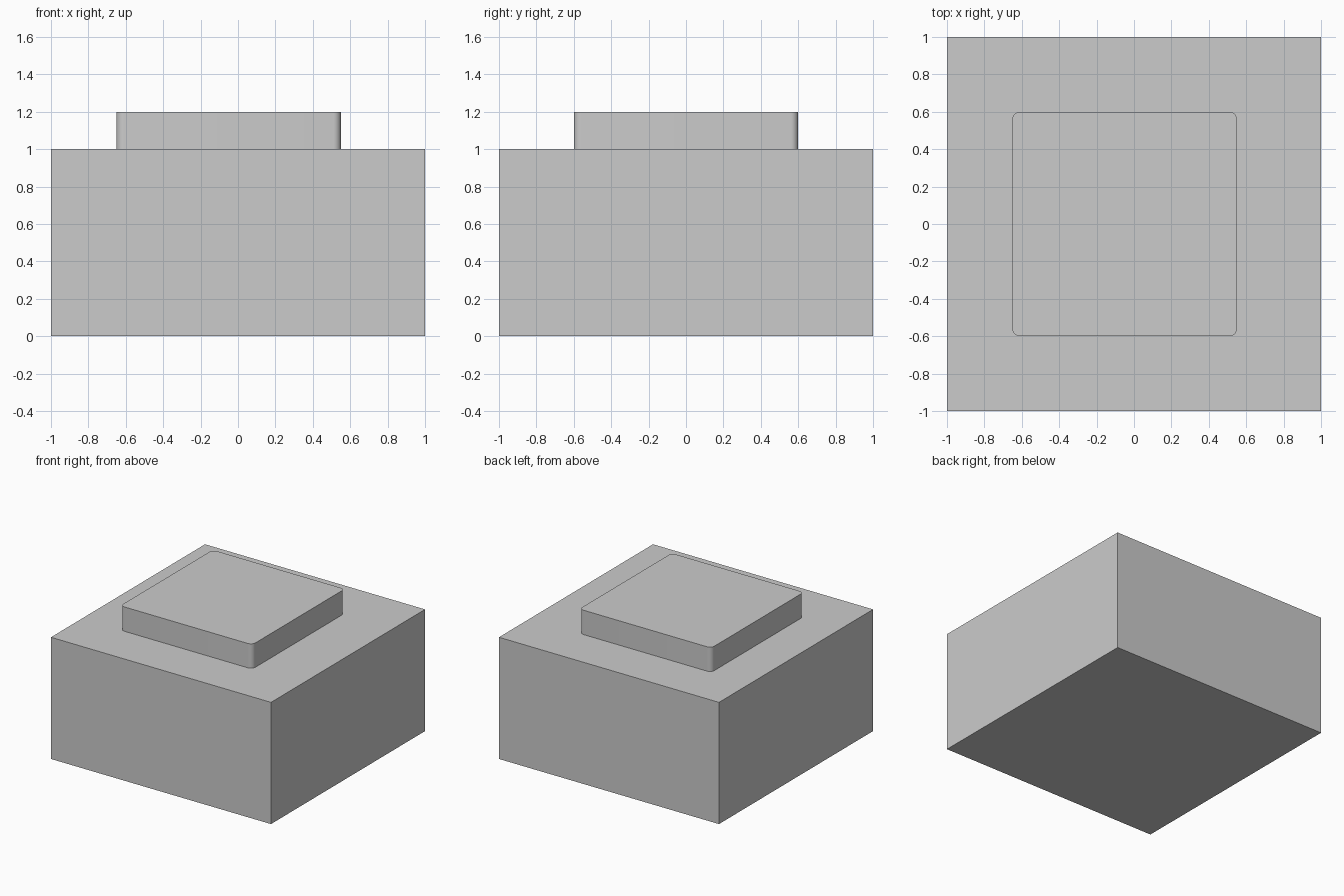
import bpy, bmesh, math

if "Cube" in bpy.data.objects:
    bpy.data.objects.remove(bpy.data.objects["Cube"])


def block(name, size, centre, corner=0.0):
    """Box with optional rounded vertical edges."""
    bm = bmesh.new()
    bmesh.ops.create_cube(bm, size=1)
    bmesh.ops.scale(bm, vec=size, verts=bm.verts)
    bmesh.ops.translate(bm, vec=centre, verts=bm.verts)
    if corner:
        upright = [e for e in bm.edges
                   if abs(e.verts[0].co.z - e.verts[1].co.z) > 1e-4]
        bmesh.ops.bevel(bm, geom=upright, offset=corner, segments=8,
                        profile=0.5, affect='EDGES')
    mesh = bpy.data.meshes.new(name)
    bm.to_mesh(mesh)
    bm.free()
    obj = bpy.data.objects.new(name, mesh)
    bpy.context.collection.objects.link(obj)
    if corner:
        bpy.ops.object.select_all(action='DESELECT')
        obj.select_set(True)
        bpy.context.view_layer.objects.active = obj
        bpy.ops.object.shade_smooth_by_angle(angle=math.radians(30))
    return obj


# Main body
block("base", (2, 2, 1), (0, 0, 0.5))

# Raised pad, slightly left of centre
block("raised_pad", (1.2, 1.2, 0.2), (-0.05, 0, 1.1), corner=0.04)
